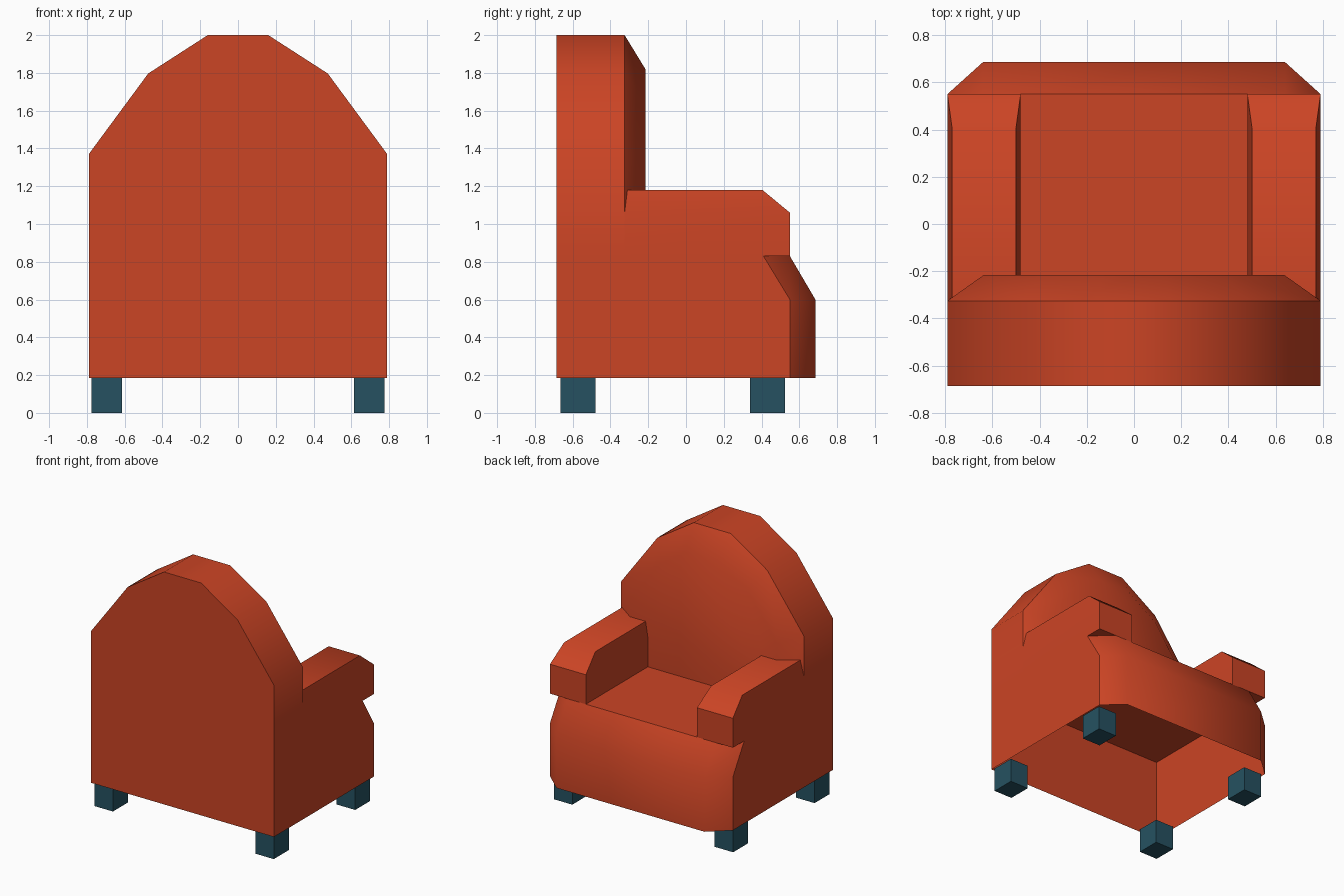
import bpy, math

if "Cube" in bpy.data.objects:
    bpy.data.objects.remove(bpy.data.objects["Cube"])


def material(name, color):
    m = bpy.data.materials.new(name)
    m.diffuse_color = (*color, 1)
    m.use_nodes = True
    m.node_tree.nodes["Principled BSDF"].inputs["Base Color"].default_value = m.diffuse_color
    return m


orange = material("orange_fabric", (0.60, 0.058, 0.018))
teal = material("teal_wood", (0.019, 0.083, 0.12))


def loft(name, rings, mat, cap_start=True, cap_end=True):
    """Join equal-length closed rings of points with quads and cap the ends."""
    n = len(rings[0])
    verts = [p for r in rings for p in r]
    faces = [(k * n + i, k * n + (i + 1) % n, (k + 1) * n + (i + 1) % n, (k + 1) * n + i)
             for k in range(len(rings) - 1) for i in range(n)]
    if cap_start:
        faces.append(tuple(reversed(range(n))))
    if cap_end:
        faces.append(tuple(range(len(verts) - n, len(verts))))
    me = bpy.data.meshes.new(name)
    me.from_pydata(verts, [], faces)
    me.materials.append(mat)
    ob = bpy.data.objects.new(name, me)
    bpy.context.collection.objects.link(ob)
    bpy.ops.object.select_all(action='DESELECT')
    bpy.context.view_layer.objects.active = ob
    ob.select_set(True)
    bpy.ops.object.shade_smooth_by_angle(angle=math.radians(45))
    return ob


def seat_ring(z, y_side, y_front):
    return [(-0.79, -0.685, z), (0.79, -0.685, z), (0.79, y_side, z),
            (0.64, y_front, z), (-0.64, y_front, z), (-0.79, y_side, z)]


# Seat: hollow underneath, bulging front that leans back at the top
loft("seat", [seat_ring(0.185, 0.55, 0.685), seat_ring(0.60, 0.55, 0.685),
              seat_ring(0.83, 0.41, 0.55)], orange, cap_start=False)


# Backrest: arched slab with a sloped front rim
def arch(y, half):
    right = half
    left = [(-x, z) for x, z in reversed(half)]
    return [(x, y, z) for x, z in left + right]


outer = [(0.16, 2.0), (0.475, 1.797), (0.79, 1.37), (0.79, 0.83)]
inner = [(0.13, 1.82), (0.385, 1.655), (0.635, 1.31), (0.635, 0.83)]
loft("backrest", [arch(-0.215, inner), arch(-0.325, outer), arch(-0.685, outer)], orange)


# Armrests: boxes with a chamfered top
def arm_ring(sx, x0, x1, y0, y1, z):
    ring = [(sx * x0, y0, z), (sx * x1, y0, z), (sx * x1, y1, z), (sx * x0, y1, z)]
    return ring if sx > 0 else ring[::-1]


for sx, side in ((1, "right"), (-1, "left")):
    loft(side + "_armrest", [arm_ring(sx, 0.48, 0.79, -0.325, 0.55, 0.83),
                             arm_ring(sx, 0.48, 0.79, -0.325, 0.55, 1.06),
                             arm_ring(sx, 0.50, 0.77, -0.31, 0.405, 1.18)], orange)
    # Legs: square blocks
    for end, y0, y1 in (("front", 0.34, 0.525), ("back", -0.665, -0.48)):
        loft(f"{end}_{side}_leg", [arm_ring(sx, 0.615, 0.775, y0, y1, 0.0),
                                   arm_ring(sx, 0.615, 0.775, y0, y1, 0.19)], teal)
